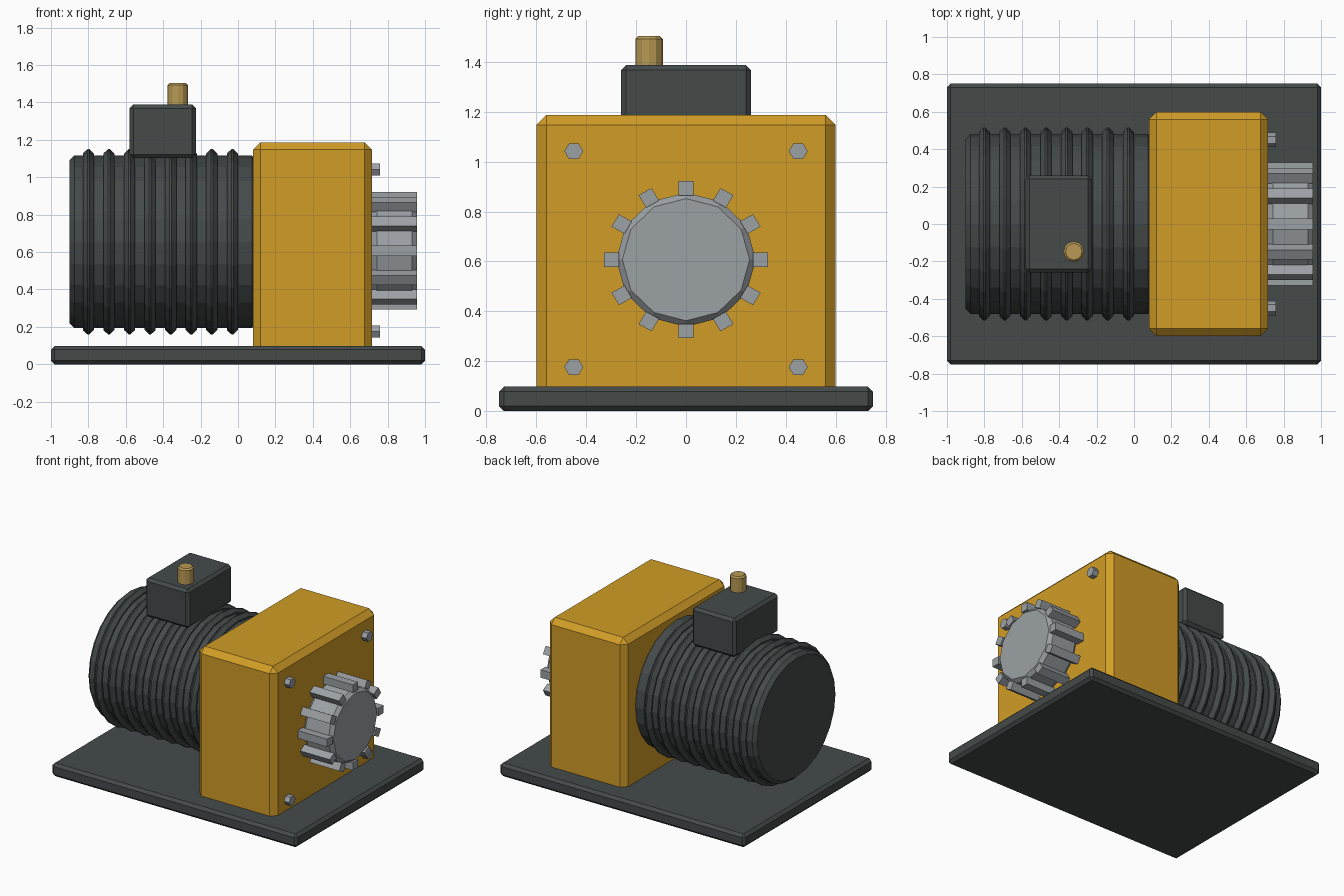
import bpy, bmesh
from math import cos, sin, pi

cube = bpy.data.objects.get("Cube")
if cube:
    bpy.data.objects.remove(cube, do_unlink=True)

SQUASH = 0.96        # round parts are slightly flattened in height
MOTOR_Z = 0.655
DRUM_Z = 0.607
FACE_X = 0.717       # outer face of the gearbox


def material(name, color, metallic=0.0):
    mat = bpy.data.materials.new(name)
    mat.use_nodes = True
    rgba = (*color, 1)
    mat.diffuse_color = rgba
    mat.node_tree.nodes["Principled BSDF"].inputs["Base Color"].default_value = rgba
    return mat


DARK = material("dark grey paint", (0.058, 0.069, 0.068))
YELLOW = material("yellow paint", (0.64, 0.335, 0.02))
STEEL = material("steel", (0.33, 0.355, 0.375))
BRASS = material("brass", (0.48, 0.32, 0.09))


def add_object(name, bm, mat):
    bmesh.ops.recalc_face_normals(bm, faces=bm.faces)
    mesh = bpy.data.meshes.new(name)
    bm.to_mesh(mesh)
    bm.free()
    mesh.materials.append(mat)
    obj = bpy.data.objects.new(name, mesh)
    bpy.context.collection.objects.link(obj)
    return obj


def box(name, low, high, mat, bevel=0.0):
    """Chamfered box between two corners."""
    bm = bmesh.new()
    bmesh.ops.create_cube(bm, size=1)
    for v in bm.verts:
        v.co = [l + (c + 0.5) * (h - l) for c, l, h in zip(v.co, low, high)]
    if bevel:
        bmesh.ops.bevel(bm, geom=bm.edges[:], offset=bevel, segments=1,
                        profile=0.5, affect='EDGES')
    return add_object(name, bm, mat)


def turned(name, profile, sides, center, mat, axis='X', squash=SQUASH):
    """Flat-sided solid from (position along axis, radius) pairs."""
    bm = bmesh.new()
    rings = []
    for along, radius in profile:
        ring = []
        for i in range(sides):
            a = 2 * pi * i / sides
            u, w = radius * cos(a), radius * sin(a)
            co = (along, u, w * squash) if axis == 'X' else (u, w, along)
            ring.append(bm.verts.new([p + c for p, c in zip(co, center)]))
        rings.append(ring)
    for r0, r1 in zip(rings, rings[1:]):
        for i in range(sides):
            j = (i + 1) % sides
            bm.faces.new((r0[i], r0[j], r1[j], r1[i]))
    bm.faces.new(rings[0])
    bm.faces.new(rings[-1])
    return add_object(name, bm, mat)


# Base plate and gearbox
box("base_plate", (-1, -0.75, 0), (1, 0.75, 0.098), DARK, 0.02)
box("gearbox_housing", (0.08, -0.6, 0.04), (FACE_X, 0.6, 1.187), YELLOW, 0.04)

# Motor body with cooling ribs
turned("motor_body", [(-0.9, 0.455), (-0.875, 0.48), (0.075, 0.48), (0.1, 0.455)],
       24, (0, 0, MOTOR_Z), DARK)
for k in range(8):
    turned(f"cooling_rib_{k + 1}",
           [(-0.03, 0.491), (-0.005, 0.516), (0.005, 0.516), (0.03, 0.491)],
           24, (-0.8 + 0.11 * k, 0, MOTOR_Z), DARK)

# Terminal box and its brass plug
box("terminal_box", (-0.58, -0.26, 1.102), (-0.225, 0.26, 1.388), DARK, 0.02)
turned("cable_plug", [(1.37, 0.055), (1.492, 0.055), (1.503, 0.044)],
       12, (-0.322, -0.148, 0), BRASS, axis='Z')

# Output drum with twelve square teeth
turned("output_drum", [(0, 0.255), (0.025, 0.28), (0.214, 0.28), (0.239, 0.255)],
       12, (FACE_X, 0, DRUM_Z), STEEL)
for k in range(12):
    a = 2 * pi * k / 12
    tooth = box(f"drum_tooth_{k + 1}", (0, 0.268, -0.03), (0.24, 0.328, 0.03), STEEL)
    for v in tooth.data.vertices:
        x, y, z = v.co
        v.co = (x, y * cos(a) - z * sin(a), (y * sin(a) + z * cos(a)) * SQUASH)
    tooth.location = (FACE_X, 0, DRUM_Z)

# Hexagonal bolts at the housing corners
for side, y in (("right", -0.45), ("left", 0.45)):
    for level, z in (("lower", 0.176), ("upper", 1.042)):
        turned(f"{level}_{side}_bolt", [(-0.01, 0.038), (0.042, 0.038)],
               6, (FACE_X, y, z), STEEL)
